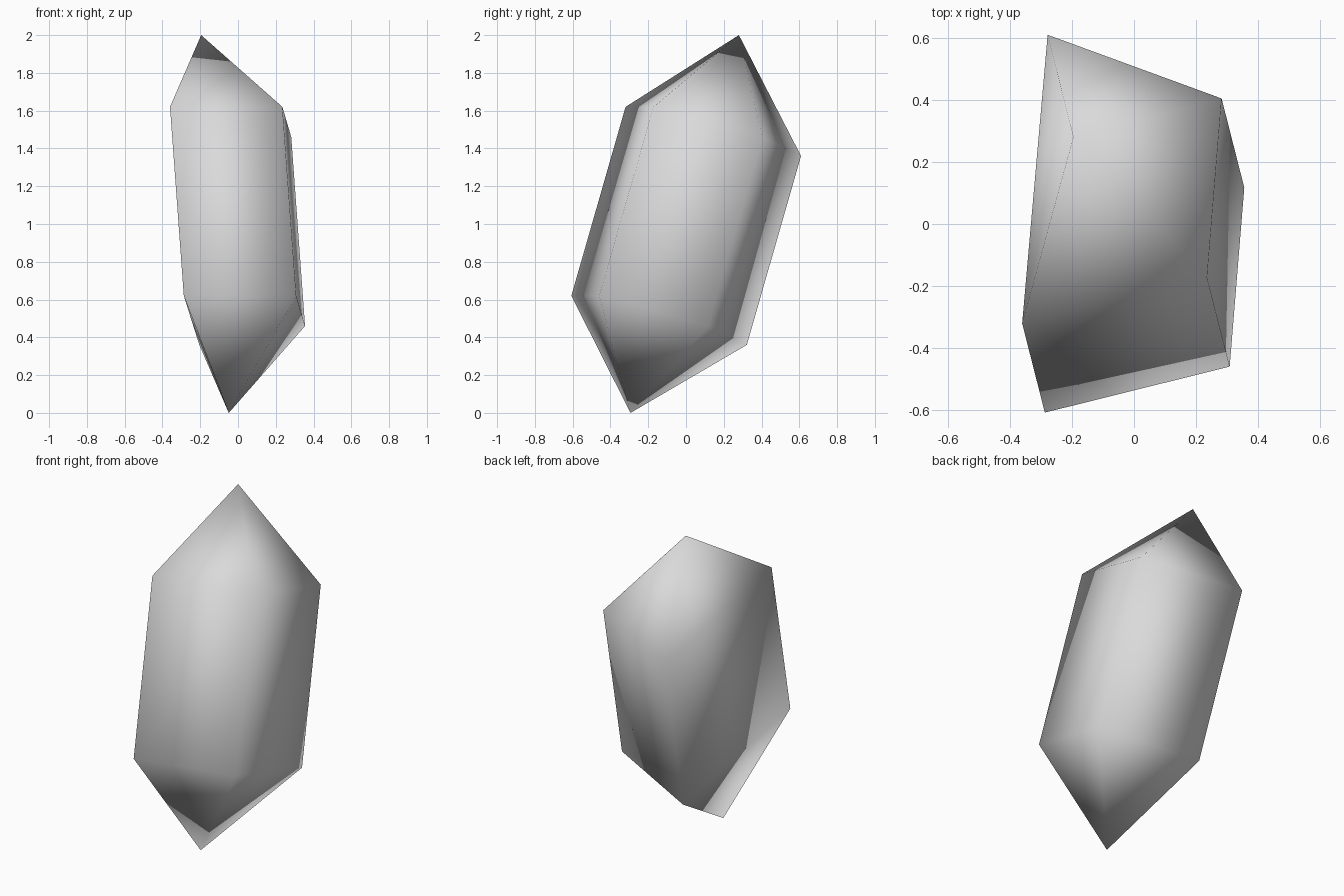
import bpy
import bmesh
from mathutils import Vector

cube = bpy.data.objects.get("Cube")
if cube:
    bpy.data.objects.remove(cube, do_unlink=True)

# Pale grey stone
stone = bpy.data.materials.new("pale grey stone")
stone.use_nodes = True
colour = (0.7, 0.7, 0.7, 1.0)
stone.diffuse_color = colour
stone.node_tree.nodes["Principled BSDF"].inputs["Base Color"].default_value = colour

# Leaning four-sided prism: upper shoulder, swept down along its axis
axis = Vector((-0.073, 0.287, 1.0))
shoulder = [Vector(p) for p in (
    (-0.36, -0.32, 1.62),
    (0.235, -0.172, 1.62),
    (0.282, 0.404, 1.46),
    (-0.278, 0.609, 1.36),
)]
top_tip = Vector((-0.195, 0.28, 2.0))

bm = bmesh.new()
upper = [bm.verts.new(p) for p in shoulder]
lower = [bm.verts.new(p - axis) for p in shoulder]
top = bm.verts.new(top_tip)
bottom = bm.verts.new(top_tip - 2 * axis)

# Each side has a point above, a long facet and a point below
count = len(shoulder)
for i in range(count):
    j = (i + 1) % count
    bm.faces.new((upper[i], upper[j], top))
    bm.faces.new((lower[i], lower[j], upper[j], upper[i]))
    bm.faces.new((lower[j], lower[i], bottom))
bmesh.ops.recalc_face_normals(bm, faces=bm.faces)
for face in bm.faces:
    face.smooth = True

mesh = bpy.data.meshes.new("crystal")
bm.to_mesh(mesh)
bm.free()
mesh.materials.append(stone)
crystal = bpy.data.objects.new("crystal", mesh)
bpy.context.collection.objects.link(crystal)
